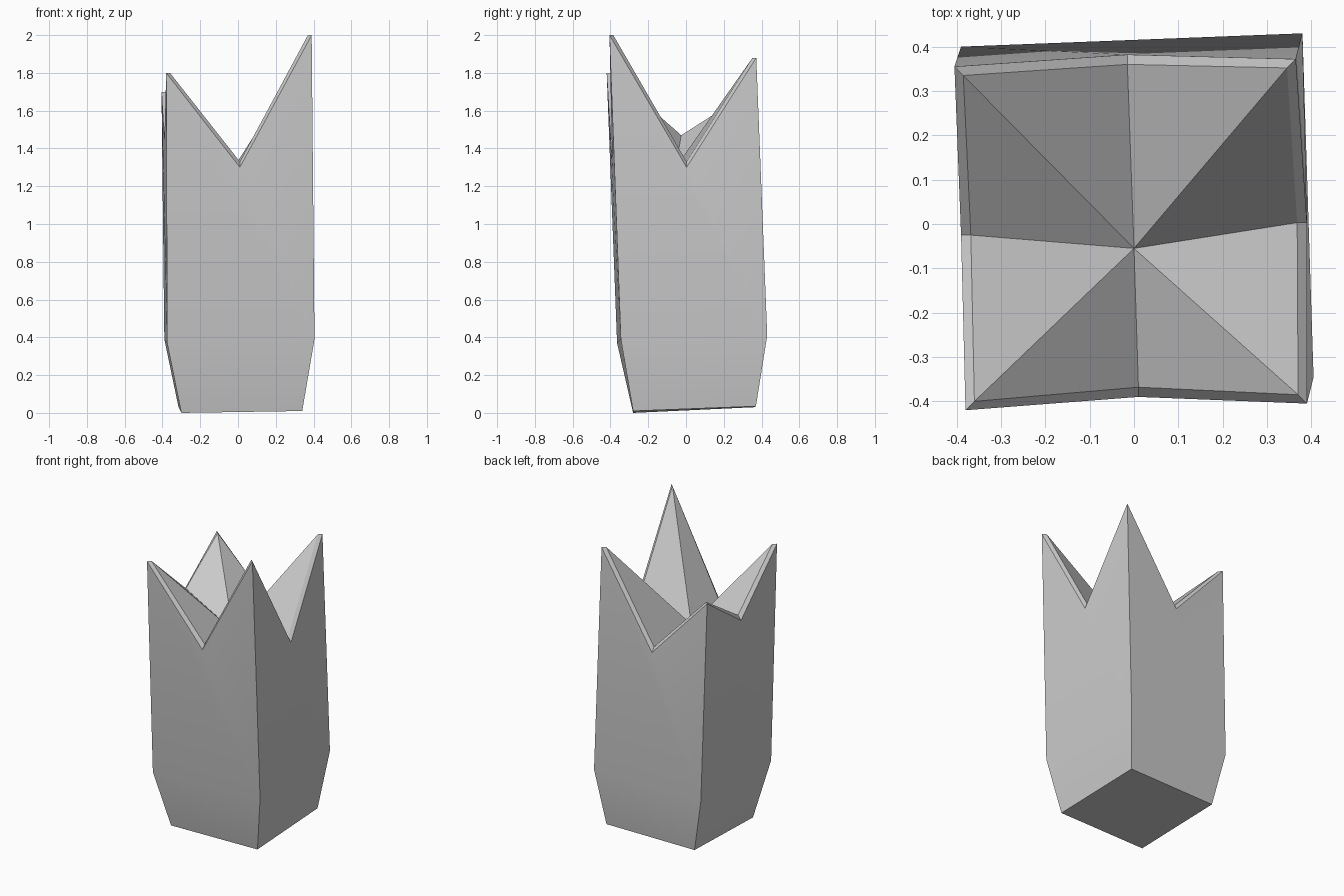
import bpy, bmesh, math

if "Cube" in bpy.data.objects:
    bpy.data.objects.remove(bpy.data.objects["Cube"])

# Corner order everywhere: front left, front right, back right, back left
foot = [(-0.30, -0.28, 0.0), (0.34, -0.28, 0.01), (0.33, 0.37, 0.035), (-0.315, 0.36, 0.03)]
waist = [(-0.375, -0.365, 0.37), (0.405, -0.345, 0.39), (0.38, 0.43, 0.41), (-0.39, 0.40, 0.39)]
tips = [(-0.38, -0.42, 1.80), (0.39, -0.405, 2.0), (0.365, 0.372, 1.88), (-0.405, 0.355, 1.70)]
# Notches between tips: front, right, back, left
notches = [(0.01, -0.39, 1.30), (0.39, 0.003, 1.30), (-0.015, 0.382, 1.28), (-0.39, -0.025, 1.44)]
centre = (0.0, -0.055, 1.30)


def inset(p, amount, lift):
    x, y, z = p
    shrink = lambda v: math.copysign(max(abs(v) - amount, 0), v) if abs(v) > 0.1 else v
    return (shrink(x), shrink(y), z + lift)


bm = bmesh.new()
ring = lambda pts: [bm.verts.new(p) for p in pts]
f, w, t, n = ring(foot), ring(waist), ring(tips), ring(notches)
ti = ring([inset(p, 0.02, 0.0) for p in tips])
ni = ring([inset(p, 0.022, 0.03) for p in notches])
c = bm.verts.new(centre)

# Underside
bm.faces.new(f[::-1])
for i in range(4):
    j = (i + 1) % 4
    # Tapered base and notched wall
    bm.faces.new((f[i], f[j], w[j], w[i]))
    bm.faces.new((w[i], w[j], t[j], n[i], t[i]))
    # Thin rim, then the fan sloping to the centre
    for a, b, ai, bi in ((t[i], n[i], ti[i], ni[i]), (n[i], t[j], ni[i], ti[j])):
        bm.faces.new((a, b, bi, ai))
        bm.faces.new((ai, bi, c))

bmesh.ops.recalc_face_normals(bm, faces=bm.faces)
mesh = bpy.data.meshes.new("pointed_block")
bm.to_mesh(mesh)
bm.free()
block = bpy.data.objects.new("pointed_block", mesh)
bpy.context.collection.objects.link(block)

# Soft crease at the waist, sharp edges elsewhere
bpy.context.view_layer.objects.active = block
block.select_set(True)
bpy.ops.object.shade_smooth_by_angle(angle=math.radians(12))
